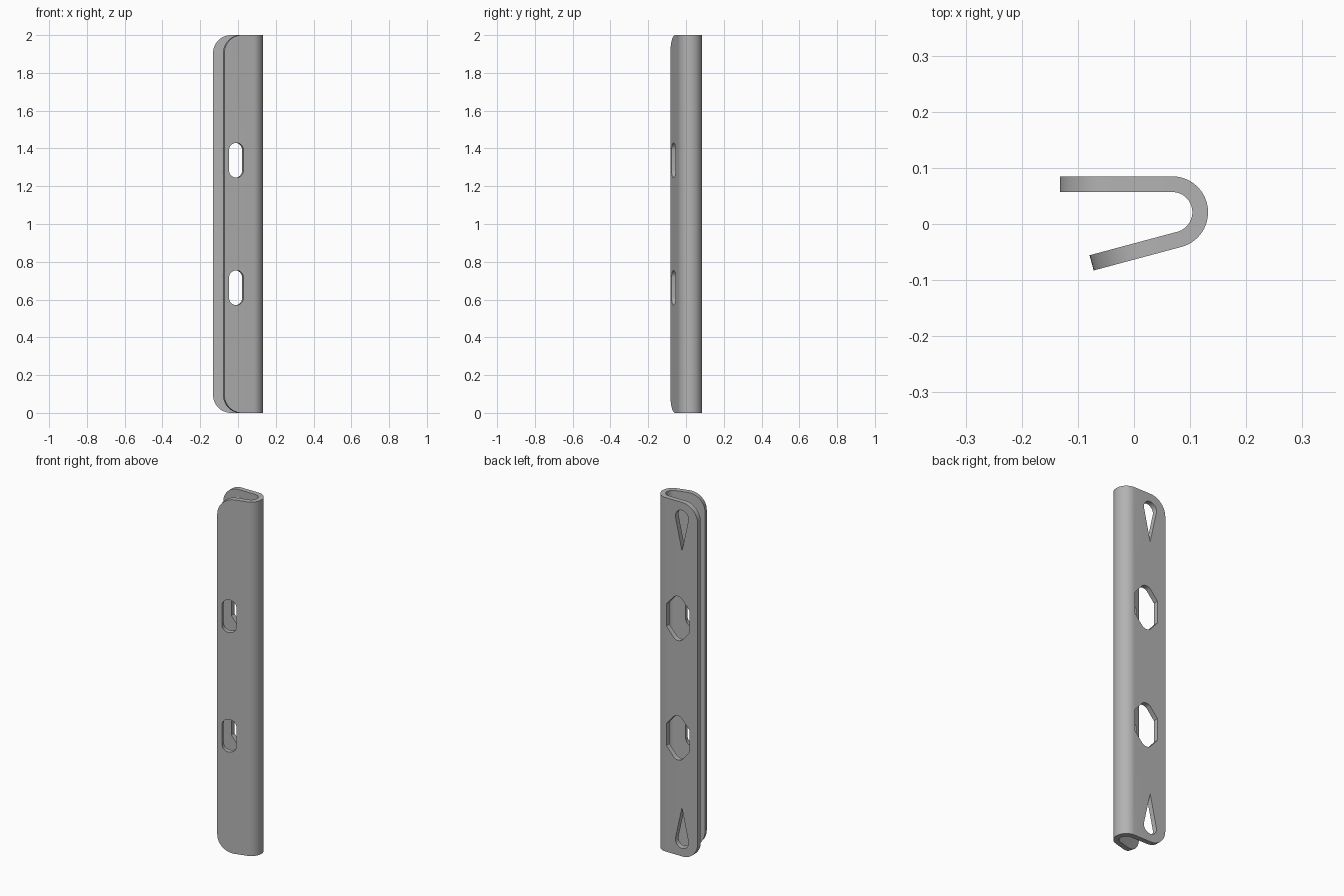
import bpy, bmesh, math
from mathutils import Vector

if "Cube" in bpy.data.objects:
    bpy.data.objects.remove(bpy.data.objects["Cube"])

H = 2.0                        # rail height
T = 0.028                      # sheet thickness
R = 0.05                       # bend radius at mid sheet
BEND = Vector((0.068, 0.021))  # bend centre
LEAN = math.radians(15)        # front leg angle
CORNER = 0.095                 # rounded leg corners

# Leg frames: tip point at mid sheet and the direction towards the bend
back_tip, back_dir = Vector((-0.132, BEND.y + R)), Vector((1, 0))
front_dir = Vector((math.cos(LEAN), math.sin(LEAN)))
front_tip = BEND + R * Vector((math.sin(LEAN), -math.cos(LEAN))) - 0.162 * front_dir


def arc(cx, cy, r, a0, a1, n):
    return [(cx + r * math.cos(math.radians(a0 + (a1 - a0) * i / n)),
             cy + r * math.sin(math.radians(a0 + (a1 - a0) * i / n))) for i in range(n + 1)]


def prism(bm, base, offset):
    """Closed prism from a loop of 3D points."""
    lo = [bm.verts.new(p) for p in base]
    hi = [bm.verts.new(Vector(p) + offset) for p in base]
    bm.faces.new(lo)
    bm.faces.new(hi[::-1])
    for i in range(len(lo)):
        j = (i + 1) % len(lo)
        bm.faces.new((lo[j], lo[i], hi[i], hi[j]))


def make_object(name, bm):
    bmesh.ops.recalc_face_normals(bm, faces=bm.faces)
    mesh = bpy.data.meshes.new(name)
    bm.to_mesh(mesh)
    bm.free()
    obj = bpy.data.objects.new(name, mesh)
    bpy.context.collection.objects.link(obj)
    return obj


# Folded sheet: a hook-shaped profile extruded upwards
def side(r):
    end = Vector((math.sin(LEAN), -math.cos(LEAN))) * (r - R) + front_tip
    return [(back_tip.x, BEND.y + r)] + arc(BEND.x, BEND.y, r, 90, -75, 28) + [tuple(end)]


bm = bmesh.new()
profile = side(R + T / 2) + side(R - T / 2)[::-1]
prism(bm, [(x, y, 0) for x, y in profile], Vector((0, 0, H)))
rail = make_object("folded_rail", bm)

# Cutters: outlines given as (distance from leg tip, height)
cut = bmesh.new()


def punch(tip, along, outline):
    normal = Vector((-along.y, along.x, 0))
    base = [Vector((*(tip + along * u), z)) - normal * 0.025 for u, z in outline]
    prism(cut, base, normal * 0.05)


def flip(outline):
    return [(u, H - z) for u, z in outline]


corner = [(-0.02, -0.02), (CORNER, -0.02)] + arc(CORNER, CORNER, CORNER, 270, 180, 12) + [(-0.02, CORNER)]

# Round slot in the front leg
ZS, U = 0.6625, 0.065
slot = arc(U, ZS + 0.0525, 0.04, 0, 180, 14) + arc(U, ZS - 0.0525, 0.04, 180, 360, 14)

# Long hexagon with softened points in the back leg
C = 0.123
hexagon = ([(C + 0.0725, ZS + 0.062)] + arc(C, ZS + 0.085, 0.04, 50, 130, 6) +
           [(C - 0.0725, ZS + 0.062), (C - 0.0725, ZS - 0.062)] +
           arc(C, ZS - 0.085, 0.04, 230, 310, 6) + [(C + 0.0725, ZS - 0.062)])

# Keyhole drop near each end of the back leg
drop = [(0.098, 0.275)] + arc(0.098, 0.086, 0.041, 167, 373, 18)

for shape in (lambda o: o, flip):
    punch(back_tip, back_dir, shape(corner))
    punch(back_tip, back_dir, shape(hexagon))
    punch(back_tip, back_dir, shape(drop))
    punch(front_tip, front_dir, shape(corner))
    punch(front_tip, front_dir, shape(slot))
cutter = make_object("hole_cutter", cut)
cutter.hide_render = True

mod = rail.modifiers.new("holes", 'BOOLEAN')
mod.operation = 'DIFFERENCE'
mod.solver = 'EXACT'
mod.object = cutter
bpy.context.view_layer.objects.active = rail
rail.select_set(True)
cutter.select_set(False)
bpy.ops.object.modifier_apply(modifier=mod.name)
bpy.data.objects.remove(cutter)

# Plain steel grey, smooth bend with sharp edges
steel = bpy.data.materials.new("steel_grey")
steel.diffuse_color = (0.45, 0.45, 0.45, 1)
steel.use_nodes = True
steel.node_tree.nodes["Principled BSDF"].inputs["Base Color"].default_value = steel.diffuse_color
rail.data.materials.clear()
rail.data.materials.append(steel)
bpy.ops.object.shade_smooth_by_angle(angle=math.radians(30))
